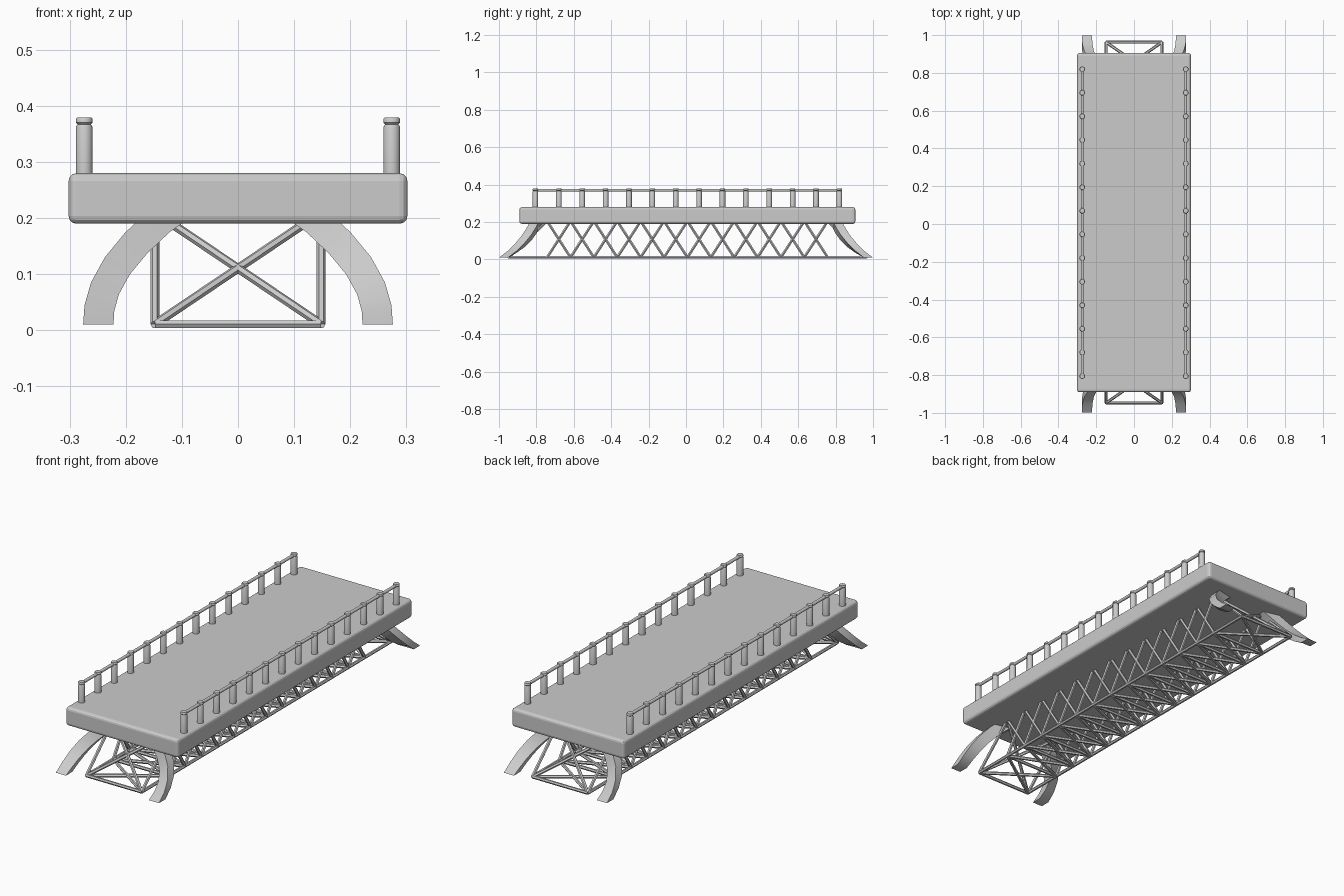
import bpy, bmesh, math
from mathutils import Vector

if "Cube" in bpy.data.objects:
    bpy.data.objects.remove(bpy.data.objects["Cube"])

OFF = 0.0075   # small lengthwise offset of the deck and truss


def make_object(name, bm, smooth=False):
    bmesh.ops.recalc_face_normals(bm, faces=bm.faces[:])
    me = bpy.data.meshes.new(name)
    bm.to_mesh(me)
    bm.free()
    ob = bpy.data.objects.new(name, me)
    bpy.context.collection.objects.link(ob)
    if smooth:
        bpy.ops.object.select_all(action='DESELECT')
        ob.select_set(True)
        bpy.context.view_layer.objects.active = ob
        bpy.ops.object.shade_smooth_by_angle(angle=math.radians(35))
    return ob


def skin_rings(bm, rings):
    """Join equal-length rings of points into a capped solid."""
    vs = [[bm.verts.new(p) for p in r] for r in rings]
    n = len(vs[0])
    for a, b in zip(vs, vs[1:]):
        for i in range(n):
            j = (i + 1) % n
            bm.faces.new((a[i], a[j], b[j], b[i]))
    bm.faces.new(vs[0][::-1])
    bm.faces.new(vs[-1])


def bar(bm, p, q, r=0.008, sides=6):
    p, q = Vector(p), Vector(q)
    rot = (q - p).to_track_quat('Z', 'Y')
    ring = [rot @ Vector((r * math.cos(a), r * math.sin(a), 0))
            for a in (2 * math.pi * i / sides for i in range(sides))]
    skin_rings(bm, [[p + v for v in ring], [q + v for v in ring]])


# Deck slab with rounded edges
bm = bmesh.new()
bmesh.ops.create_cube(bm, size=1)
for v in bm.verts:
    v.co = Vector((v.co.x * 0.604, v.co.y * 1.796 + OFF, v.co.z * 0.09 + 0.235))
deck = make_object("deck", bm)
bev = deck.modifiers.new("rounded_edges", 'BEVEL')
bev.width = 0.014
bev.segments = 3

# Railing posts with a grooved cap, and the handrails
profile = [(0.015, 0.27), (0.015, 0.362), (0.0135, 0.365), (0.012, 0.367),
           (0.015, 0.370), (0.015, 0.376), (0.013, 0.379)]
posts, rails = bmesh.new(), bmesh.new()
for x in (-0.274, 0.274):
    for k in range(14):
        y = OFF - 0.8125 + 0.125 * k
        skin_rings(posts, [[(x + r * math.cos(a), y + r * math.sin(a), z)
                            for a in (math.pi * i / 8 for i in range(16))]
                           for r, z in profile])
    bar(rails, (x, OFF - 0.8125, 0.37), (x, OFF + 0.8125, 0.37), 0.0075, 12)
make_object("railing_posts", posts, True)
make_object("handrails", rails, True)

# Lattice truss under the deck
X, ZB, ZT = 0.148, 0.011, 0.205
truss = bmesh.new()
inner = [OFF - 0.75 + 0.125 * k for k in range(13)]
nodes = [OFF - 0.955] + inner + [OFF + 0.955]
for x in (-X, X):
    bar(truss, (x, nodes[0], ZB), (x, nodes[-1], ZB))          # lower chord
    for a, b in zip(inner, inner[1:]):                         # side crosses
        bar(truss, (x, a, ZB), (x, b, ZT))
        bar(truss, (x, b, ZB), (x, a, ZT))
for y in nodes:                                                # floor ties
    bar(truss, (-X, y, ZB), (X, y, ZB))
for a, b in zip(nodes, nodes[1:]):                             # floor crosses
    bar(truss, (-X, a, ZB), (X, b, ZB))
    bar(truss, (X, a, ZB), (-X, b, ZB))
for low, high in ((nodes[0], inner[0]), (nodes[-1], inner[-1])):   # sloped ends
    for s in (-1, 1):
        bar(truss, (s * X, low, ZB), (s * X, high, ZT))
        bar(truss, (s * X, low, ZB), (-s * X, high, ZT + 0.005))
make_object("truss", truss, True)

# Four flared curved legs
path = [(0.249, 0.975, 0.010), (0.247, 0.930, 0.040), (0.237, 0.889, 0.075),
        (0.215, 0.852, 0.115), (0.182, 0.825, 0.155), (0.140, 0.805, 0.195),
        (0.112, 0.797, 0.215)]
path = [Vector(p) for p in path]
rings = []
for i, p in enumerate(path):
    t = path[min(i + 1, len(path) - 1)] - path[max(i - 1, 0)]
    w = Vector((t.z, 0, -t.x)).normalized() * 0.027 if i else Vector((0.027, 0, 0))
    d = Vector((0, 0.024, 0))
    rings.append([p + w + d, p - w + d, p - w - d, p + w - d])
bm = bmesh.new()
skin_rings(bm, rings)
legs = make_object("curved_legs", bm, True)
mir = legs.modifiers.new("four_corners", 'MIRROR')
mir.use_axis = (True, True, False)
